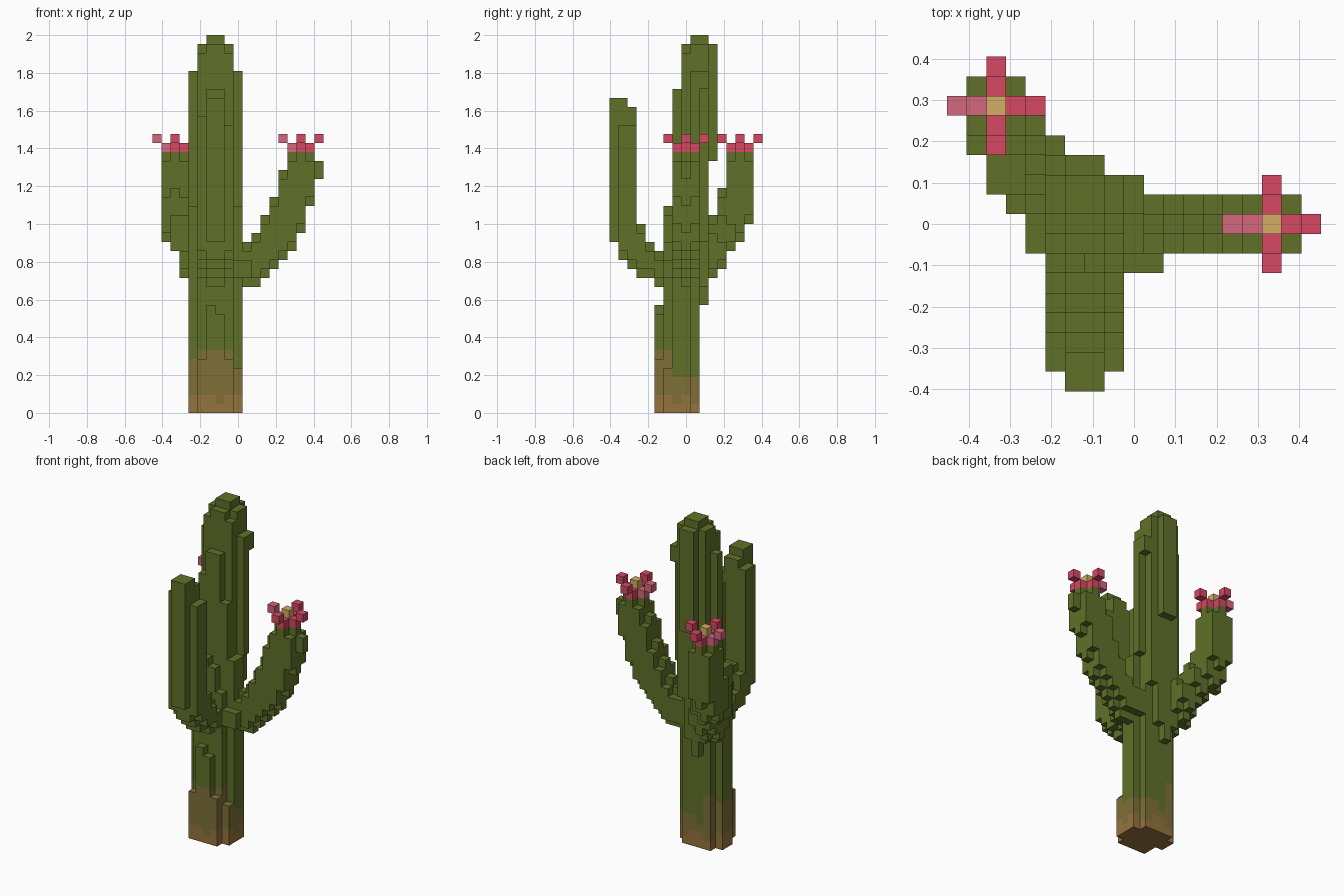
import bpy, bmesh, math
from mathutils import Vector

cube = bpy.data.objects.get("Cube")
if cube:
    bpy.data.objects.remove(cube, do_unlink=True)

U = 2 / 42                      # edge of one block
OFFSET = Vector((9.5, 8.5, 0))  # grid centre in blocks


def linear(c):
    c /= 255
    return c / 12.92 if c <= 0.04045 else ((c + 0.055) / 1.055) ** 2.4


def material(name, rgb):
    m = bpy.data.materials.new(name)
    col = [linear(c) for c in rgb] + [1]
    m.diffuse_color = col
    m.use_nodes = True
    bsdf = next(n for n in m.node_tree.nodes if n.type == 'BSDF_PRINCIPLED')
    bsdf.inputs["Base Color"].default_value = col
    bsdf.inputs["Roughness"].default_value = 0.9
    return m


MATS = [material("cactus_green", (96, 113, 41)),
        material("dry_olive", (126, 112, 56)),
        material("bark_brown", (149, 116, 62)),
        material("petal_red", (214, 72, 97)),
        material("petal_pink", (213, 103, 126)),
        material("pollen_yellow", (213, 174, 99))]
GREEN, OLIVE, BROWN, RED, PINK, YELLOW = range(6)

blocks = {}  # block position -> (part name, colour)


def box(part, x0, x1, y0, y1, z0, z1, colour=GREEN):
    """Fill a range of blocks, leaving blocks already taken by other parts."""
    for x in range(x0, x1):
        for y in range(y0, y1):
            for z in range(z0, z1):
                blocks.setdefault((x, y, z), (part, colour))


def column(part, x, y, z0, z1, colour=GREEN):
    box(part, x, x + 1, y, y + 1, z0, z1, colour)


def rounded(part, cx, cy, z0, z1):
    """A 3x3 column whose corners stop one block short at both ends."""
    box(part, cx - 1, cx + 2, cy, cy + 1, z0, z1)
    box(part, cx, cx + 1, cy - 1, cy + 2, z0, z1)
    box(part, cx - 1, cx + 2, cy - 1, cy + 2, z0 + 1, z1 - 1)


# Trunk core, stepping backwards as it rises: (front, back, bottom, top)
for y0, y1, z0, z1 in [(6, 10, 0, 19), (7, 11, 19, 23), (8, 11, 23, 40), (9, 11, 40, 41)]:
    box("trunk", 5, 9, y0, y1, z0, z1)
box("trunk", 6, 8, 9, 11, 41, 42)

# Trunk flanks
for x, start in [(4, 14), (9, 23)]:
    box("trunk", x, x + 1, 7, 9, 0, 23)
    column("trunk", x, 9, start, 38)
column("trunk", 9, 6, 0, 5)
column("trunk", 9, 10, 36, 38)

# Trunk ribs on the front and back
for i, (foot, rib) in enumerate(zip((6, 12, 11, 6), (33, 36, 36, 30))):
    column("trunk", 5 + i, 5, 0, foot)
    column("trunk", 5 + i, 7, 23, rib)
for i, start in enumerate((14, 12, 14, 19)):
    column("trunk", 5 + i, 10, start, 23)
for x, top in [(6, 23), (7, 22)]:
    column("trunk", x, 6, 19, top)
    column("trunk", x, 11, 28, 41)
    column("trunk", x, 8, 40, 41)

# Left arm, a staircase rising towards +x: (bottom, top) of each step
for i, (lo, hi) in enumerate([(14, 19), (14, 20), (15, 22), (16, 24), (17, 27), (18, 29),
                              (20, 29), (23, 29)]):
    column("left_arm", 10 + i, 8, lo, hi)
    box("left_arm", 10 + i, 11 + i, 7, 10, lo + 1, hi - 1)
column("left_arm", 9, 9, 15, 18)
box("left_arm", 16, 17, 7, 10, 27, 29)
column("left_arm", 18, 8, 26, 28)
box("left_arm", 9, 11, 6, 7, 15, 17)

# Front arm, an elbow and an upright: (bottom, top) of each row
for y, (lo, hi) in enumerate([(19, 35), (17, 35), (16, 34), (15, 21), (15, 19), (14, 18)]):
    box("front_arm", 6, 8, y, y + 1, lo, hi)
    if y:
        box("front_arm", 5, 9, y, y + 1, lo + 1, min(hi - 1, 32))
box("front_arm", 5, 6, 1, 3, 32, 33)

# Back arm, a diagonal chain of columns
for c in [(2, 14, 21, 29), (2, 13, 19, 25), (3, 12, 18, 22), (4, 11, 16, 20),
          (4, 10, 15, 19), (5, 9, 14, 18)]:
    rounded("back_arm", *c)
box("back_arm", 2, 4, 10, 12, 18, 22)

# Flowers: a cross of inner petals, raised petal tips and a pollen centre
for name, cx, cy in [("left_flower", 16, 8), ("back_flower", 2, 14)]:
    column(name, cx, cy, 29, 31, YELLOW)
    for dx, dy in [(1, 0), (-1, 0), (0, 1), (0, -1)]:
        for r in (1, 2):
            column(name, cx + dx * r, cy + dy * r, 28 + r, 29 + r, PINK if dx < 0 else RED)


# Weathered foot of the trunk, higher at the front and on the -x side
def trunk_colour(x, y, z):
    wave = math.sin(x * 1.9 + y * 1.3)
    dry = 7 if y <= 6 or x <= 5 else 4
    if y > 6 and wave < -0.4:
        dry -= 1
    if z < (1 if wave > 0.7 else 2):
        return BROWN
    return OLIVE if z < dry else GREEN


# Unit square corners for each face direction, counter-clockwise from outside
FACES = []
for axis in range(3):
    for side in (0, 1):
        ring = [(0, 0), (1, 0), (1, 1), (0, 1)]
        corners = []
        for a, b in (ring if side else ring[::-1]):
            v = [0, 0, 0]
            v[axis], v[(axis + 1) % 3], v[(axis + 2) % 3] = side, a, b
            corners.append(Vector(v))
        step = [0, 0, 0]
        step[axis] = 1 if side else -1
        FACES.append((step, corners))


def build(part):
    """Turn the part's exposed block sides into one flat-shaded mesh."""
    bm = bmesh.new()
    used = []
    for pos, (owner, colour) in blocks.items():
        if owner != part:
            continue
        if part == "trunk":
            colour = trunk_colour(*pos)
        if colour not in used:
            used.append(colour)
        for step, corners in FACES:
            if tuple(p + s for p, s in zip(pos, step)) in blocks:
                continue
            f = bm.faces.new([bm.verts.new((Vector(pos) + c - OFFSET) * U) for c in corners])
            f.material_index = used.index(colour)
    bmesh.ops.remove_doubles(bm, verts=bm.verts, dist=1e-4)
    bmesh.ops.dissolve_limit(bm, angle_limit=0.01, verts=bm.verts, edges=bm.edges,
                             delimit={'MATERIAL'})
    me = bpy.data.meshes.new(part)
    bm.to_mesh(me)
    bm.free()
    for colour in used:
        me.materials.append(MATS[colour])
    bpy.context.scene.collection.objects.link(bpy.data.objects.new(part, me))


for part in ["trunk", "left_arm", "front_arm", "back_arm", "left_flower", "back_flower"]:
    build(part)
